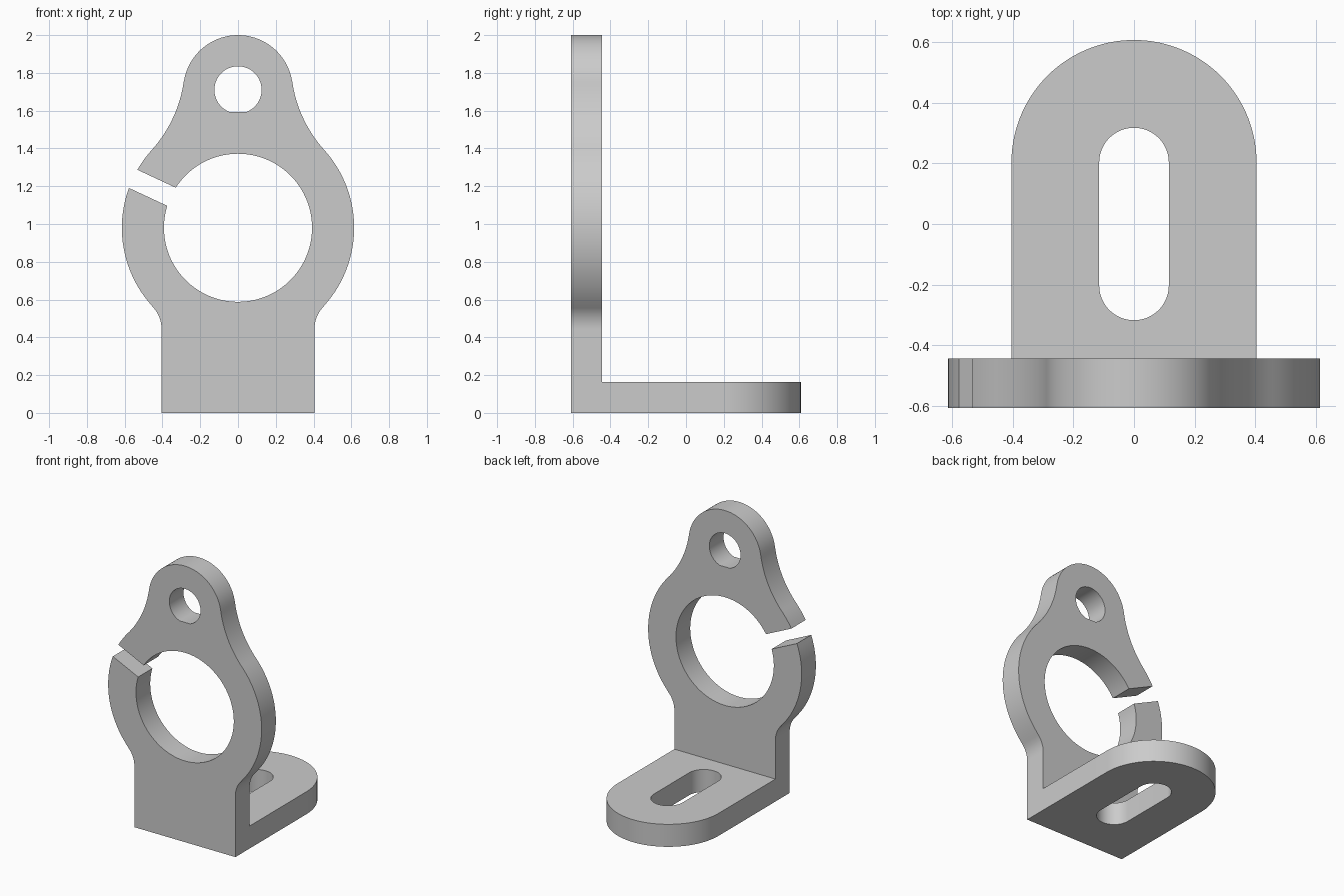
import bpy
import bmesh
from math import sin, cos, radians, degrees, asin, pi

if "Cube" in bpy.data.objects:
    bpy.data.objects.remove(bpy.data.objects["Cube"])

THICK = 0.163
HALF_W = 0.405
Y_FRONT = -0.608
RING_Z, RING_R, BORE_R = 0.98, 0.615, 0.392
LOBE_Z, LOBE_R, HOLE_R = 1.71, 0.29, 0.125

grey = bpy.data.materials.new("plain grey")
grey.use_nodes = True
colour = (0.6, 0.6, 0.6, 1)
grey.diffuse_color = colour
grey.node_tree.nodes["Principled BSDF"].inputs["Base Color"].default_value = colour


def arc(cx, cy, r, start, end, step=3):
    n = max(2, round(abs(end - start) / step))
    angles = [radians(start + (end - start) * i / n) for i in range(n + 1)]
    return [(cx + r * cos(a), cy + r * sin(a)) for a in angles]


def mirrored(points):
    return [(-x, y) for x, y in reversed(points)]


def solid(name, loops):
    """Extrude a flat outline with holes into a closed, centred slab."""
    curve = bpy.data.curves.new(name, "CURVE")
    curve.dimensions = "2D"
    curve.fill_mode = "BOTH"
    curve.extrude = THICK / 2
    for points in loops:
        spline = curve.splines.new("POLY")
        spline.points.add(len(points) - 1)
        for p, (x, y) in zip(spline.points, points):
            p.co = (x, y, 0, 1)
        spline.use_cyclic_u = True
    temp = bpy.data.objects.new(name + "_outline", curve)
    bpy.context.collection.objects.link(temp)
    bpy.context.view_layer.update()
    mesh = bpy.data.meshes.new_from_object(
        temp.evaluated_get(bpy.context.evaluated_depsgraph_get()))
    bpy.data.objects.remove(temp)
    bm = bmesh.new()
    bm.from_mesh(mesh)
    bmesh.ops.remove_doubles(bm, verts=bm.verts, dist=1e-5)
    bmesh.ops.recalc_face_normals(bm, faces=bm.faces)
    bm.to_mesh(mesh)
    bm.free()
    mesh.materials.clear()
    mesh.materials.append(grey)
    obj = bpy.data.objects.new(name, mesh)
    bpy.context.collection.objects.link(obj)
    return obj


# Upright plate: foot, fillet, split clamp ring, concave neck and top lobe
fillet = arc(0.573, 0.445, 0.168, 180, 137)
neck = arc(0.97, 1.853, 0.69, 222, 188.4, 2)
lobe = arc(0, LOBE_Z, LOBE_R, 8.4, 171.6)

# The radial split opens the ring, so the bore is part of the outline
SPLIT, GAP = 155, 0.053
outer = degrees(asin(GAP / RING_R))
inner = degrees(asin(GAP / BORE_R))
outline = [(-HALF_W, 0), (HALF_W, 0)] + fillet
outline += arc(0, RING_Z, RING_R, -43, 42)[1:-1]
outline += neck + lobe[1:-1] + mirrored(neck)
outline += arc(0, RING_Z, RING_R, 138, SPLIT - outer)[1:]
outline += arc(0, RING_Z, BORE_R, SPLIT - inner, SPLIT + inner - 360)
outline += arc(0, RING_Z, RING_R, SPLIT + outer, 223)[:-1]
outline += mirrored(fillet)

# Pin hole with a small flat at its bottom
flat = 19
pin_hole = arc(0, LOBE_Z, HOLE_R, -90 + flat, 270 - flat, 5)

bracket = solid("angle_bracket", [outline, pin_hole])
bracket.rotation_euler.x = pi / 2
bracket.location.y = Y_FRONT + THICK / 2

# Foot plate: round-ended with a long slot, overlapping the upright
ARC_Y, SLOT_R = 0.203, 0.115
foot_outline = [(-HALF_W, Y_FRONT + THICK / 2), (HALF_W, Y_FRONT + THICK / 2)]
foot_outline += arc(0, ARC_Y, HALF_W, 0, 180)
slot = arc(0, ARC_Y, SLOT_R, 0, 180, 6) + arc(0, -ARC_Y, SLOT_R, 180, 360, 6)
foot = solid("foot_plate", [foot_outline, slot])
foot.location.z = THICK / 2

# Fuse both plates into one solid
for obj in (bracket, foot):
    bpy.ops.object.select_all(action="DESELECT")
    obj.select_set(True)
    bpy.context.view_layer.objects.active = obj
    bpy.ops.object.transform_apply(location=True, rotation=True, scale=True)
bpy.context.view_layer.objects.active = bracket
union = bracket.modifiers.new("join foot", "BOOLEAN")
union.operation = "UNION"
union.solver = "EXACT"
union.object = foot
bpy.ops.object.modifier_apply(modifier=union.name)
bpy.data.objects.remove(foot)

bpy.ops.object.select_all(action="DESELECT")
bracket.select_set(True)
bpy.ops.object.shade_smooth_by_angle(angle=radians(25))
